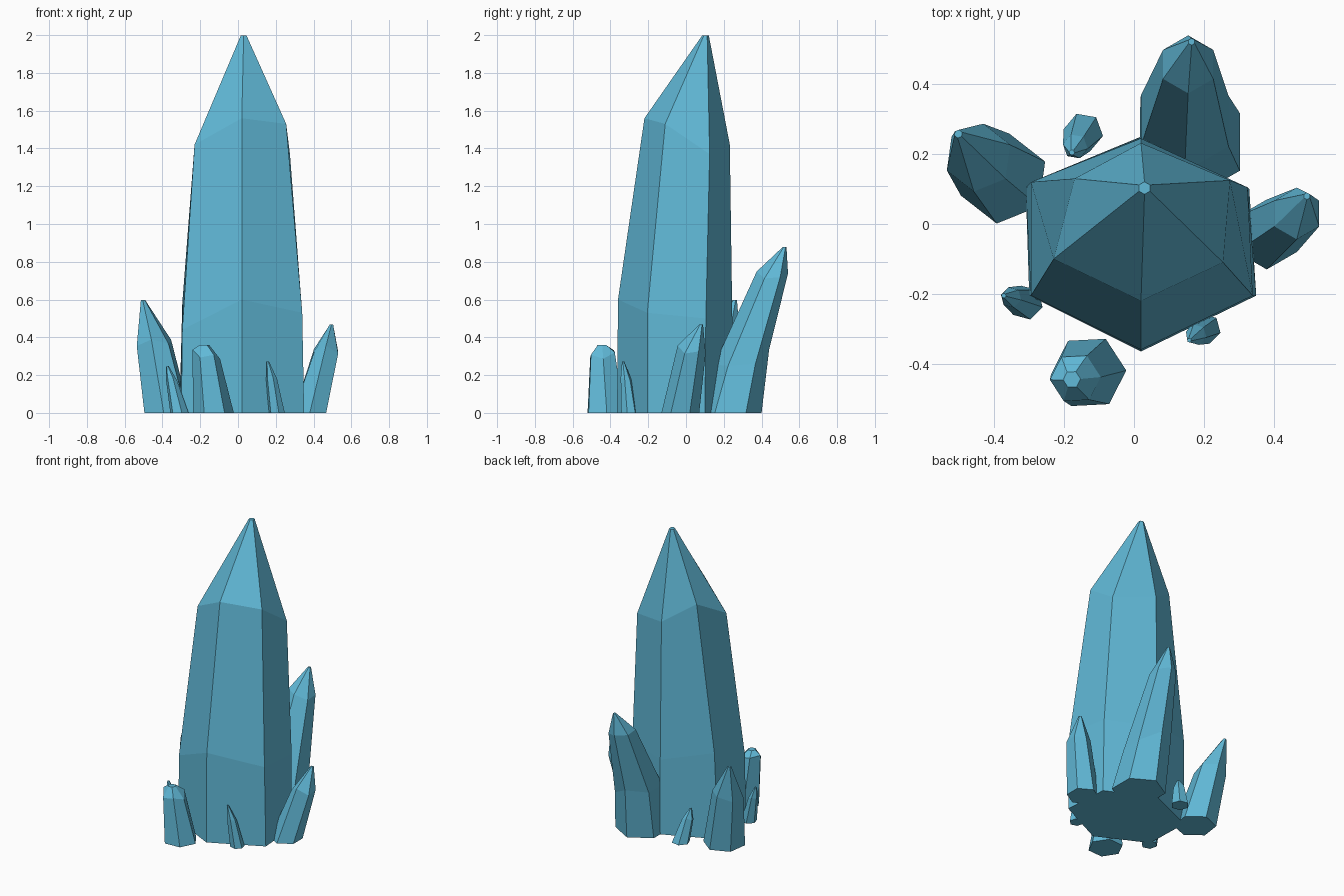
import bpy, bmesh, math, random

if "Cube" in bpy.data.objects:
    bpy.data.objects.remove(bpy.data.objects["Cube"])

random.seed(4)
blue = bpy.data.materials.new("crystal blue")
blue.diffuse_color = (0.12, 0.49, 0.69, 1)
blue.use_nodes = True
blue.node_tree.nodes["Principled BSDF"].inputs["Base Color"].default_value = blue.diffuse_color


def loft(name, rings):
    """Skin a stack of six-sided rings and cap both ends."""
    bm = bmesh.new()
    rows = [[bm.verts.new(p) for p in ring] for ring in rings]
    for a, b in zip(rows, rows[1:]):
        for i in range(6):
            j = (i + 1) % 6
            bm.faces.new((a[i], a[j], b[j], b[i]))
    bm.faces.new(rows[0][::-1])
    bm.faces.new(rows[-1])
    bmesh.ops.recalc_face_normals(bm, faces=bm.faces)
    mesh = bpy.data.meshes.new(name)
    bm.to_mesh(mesh)
    bm.free()
    mesh.materials.append(blue)
    obj = bpy.data.objects.new(name, mesh)
    bpy.context.collection.objects.link(obj)


def hexagon(x, y, z, r, turn=0, jitter=0.0):
    """Six points counter-clockwise, starting at the front (-y)."""
    pts = []
    for i in range(6):
        a = math.radians(60 * i - 90 + turn)
        pts.append((x + r * math.cos(a), y + r * math.sin(a),
                    z + random.uniform(-jitter, jitter)))
    return pts


# Tall central crystal: base, slightly uneven waist, uneven shoulder, tiny tip
loft("main_crystal", [
    [(.02, -.365, 0), (.35, -.205, 0), (.33, .10, 0),
     (.02, .25, 0), (-.31, .105, 0), (-.30, -.205, 0)],
    [(.02, -.36, .60), (.34, -.205, .53), (.325, .105, .50),
     (.02, .245, .50), (-.295, .12, .58), (-.295, -.205, .44)],
    [(.02, -.22, 1.56), (.255, -.11, 1.53), (.275, .125, 1.37),
     (.02, .232, 1.42), (-.17, .13, 1.55), (-.23, -.10, 1.42)],
    hexagon(.03, .103, 1.997, .018),
])

# Surrounding crystals: (x, y, z, radius) for each ring, last one is the tip
small = {
    "back_crystal": (0, [(.16, .235, 0, .165), (.145, .295, .29, .145),
                         (.155, .457, .73, .083), (.165, .522, .878, .01)]),
    "left_crystal": (-8, [(-.375, .13, 0, .13), (-.445, .19, .36, .098),
                          (-.503, .258, .598, .012)]),
    "right_crystal": (0, [(.38, -.03, 0, .10), (.466, .03, .33, .074),
                          (.495, .08, .468, .01)]),
    "front_crystal": (-27, [(-.13, -.425, 0, .108), (-.168, -.442, .31, .073),
                            (-.178, -.445, .36, .025)]),
    "back_left_shard": (20, [(-.145, .262, 0, .057), (-.168, .222, .15, .036),
                             (-.178, .205, .21, .008)]),
    "left_front_shard": (15, [(-.31, -.225, 0, .05), (-.352, -.21, .18, .03),
                              (-.373, -.205, .248, .007)]),
    "right_front_shard": (15, [(.205, -.30, 0, .044), (.178, -.317, .18, .03),
                               (.158, -.333, .273, .006)]),
}
for name, (turn, rings) in small.items():
    last = len(rings) - 1
    loft(name, [hexagon(*ring, turn, 0.12 * ring[3] * 3 if 0 < i < last else 0)
                for i, ring in enumerate(rings)])
